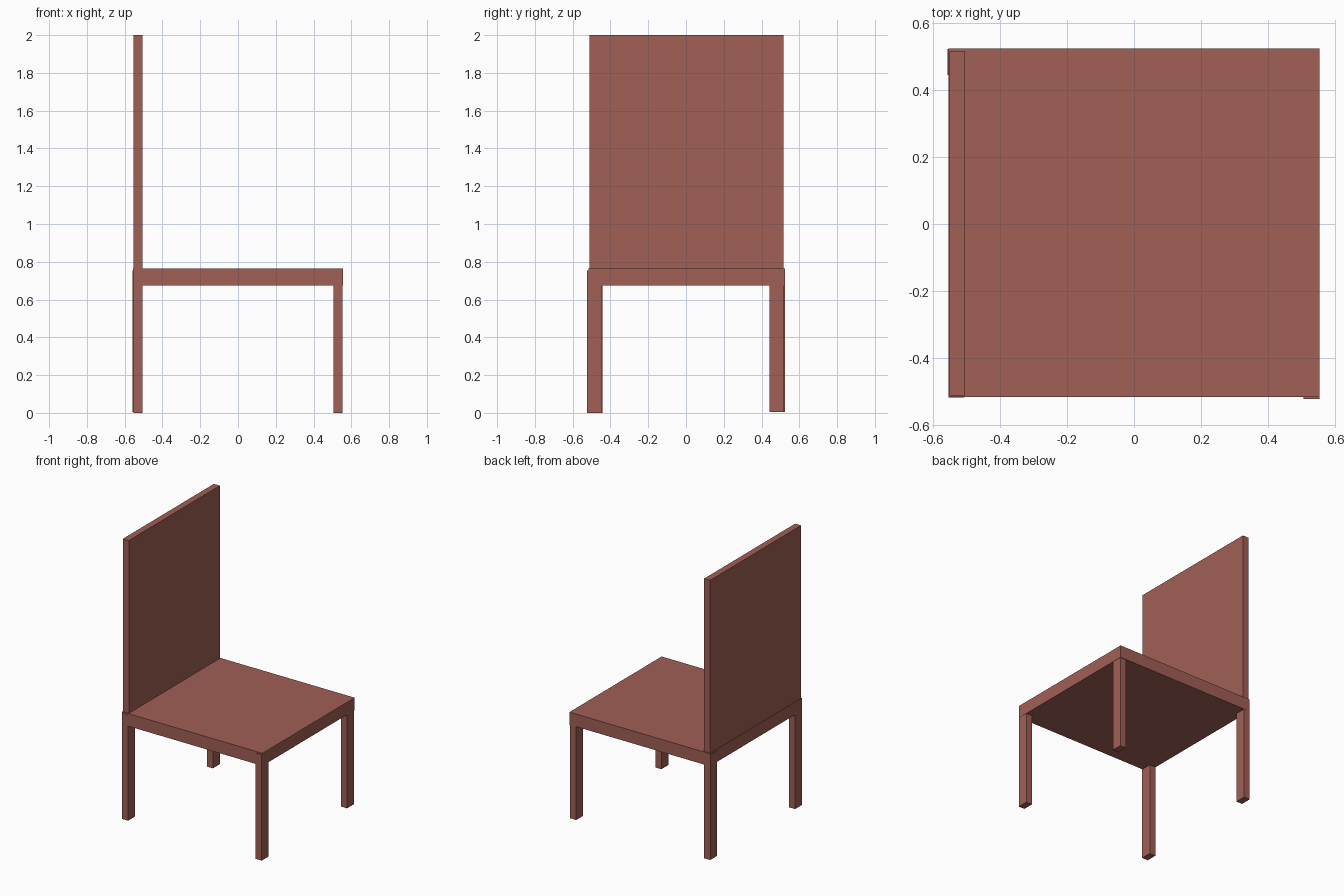
import bpy

if "Cube" in bpy.data.objects:
    bpy.data.objects.remove(bpy.data.objects["Cube"])

wood = bpy.data.materials.new("red_brown_wood")
wood.diffuse_color = (0.35, 0.115, 0.09, 1)
wood.use_nodes = True
wood.node_tree.nodes["Principled BSDF"].inputs["Base Color"].default_value = wood.diffuse_color


def box(name, x, y, z):
    """Box spanning the given (min, max) ranges."""
    spans = (x, y, z)
    bpy.ops.mesh.primitive_cube_add(size=1, location=[(a + b) / 2 for a, b in spans])
    ob = bpy.context.object
    ob.name = name
    ob.scale = [b - a for a, b in spans]
    bpy.ops.object.transform_apply(location=False, rotation=False, scale=True)
    ob.data.materials.append(wood)
    return ob


# Seat slab and tall back panel standing on its left edge
box("seat", (-0.555, 0.555), (-0.517, 0.524), (0.675, 0.765))
box("backrest", (-0.552, -0.505), (-0.512, 0.516), (0.765, 2.0))

# Legs set into the seat corners, each slightly offset: outer x, outer y, foot z
LEG_X, LEG_Y, LEG_TOP = 0.048, 0.078, 0.755
for name, x, y, foot in (
    ("front_left_leg", -0.554, -0.519, 0.0),
    ("front_right_leg", 0.554, -0.523, 0.0),
    ("back_left_leg", -0.558, 0.523, 0.005),
    ("back_right_leg", 0.553, 0.519, 0.005),
):
    inner_x = x - LEG_X if x > 0 else x + LEG_X
    inner_y = y - LEG_Y if y > 0 else y + LEG_Y
    box(name, sorted((x, inner_x)), sorted((y, inner_y)), (foot, LEG_TOP))
